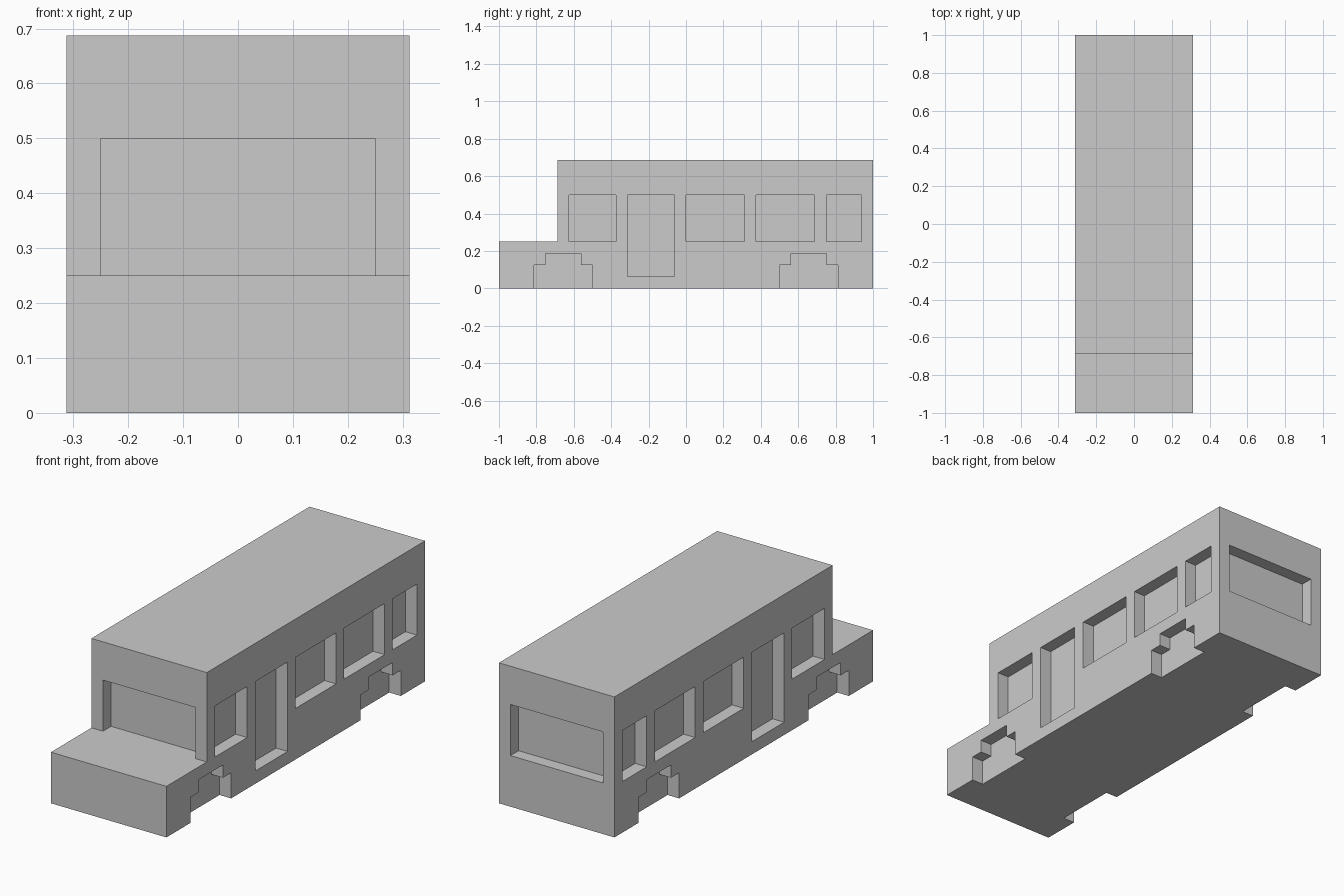
import bpy, bmesh
from mathutils import Vector

if "Cube" in bpy.data.objects:
    bpy.data.objects.remove(bpy.data.objects["Cube"])

U = 1 / 16          # design grid unit
HALF_W = 5 * U      # half width of the body
DEPTH = U           # recess depth of windows, doors and wheel wells
OVER = 0.02         # cutter overshoot outside the body


def prism(name, profile, axis, start, end):
    """Extrude a closed 2D profile along x (profile = y,z) or y (profile = x,z)."""
    def place(p, t):
        return (t, p[0], p[1]) if axis == 'x' else (p[0], t, p[1])
    bm = bmesh.new()
    face = bm.faces.new([bm.verts.new(place(p, start)) for p in profile])
    top = bmesh.ops.extrude_face_region(bm, geom=[face])['geom']
    shift = Vector((end - start, 0, 0) if axis == 'x' else (0, end - start, 0))
    bmesh.ops.translate(bm, vec=shift,
                        verts=[v for v in top if isinstance(v, bmesh.types.BMVert)])
    bmesh.ops.recalc_face_normals(bm, faces=bm.faces)
    mesh = bpy.data.meshes.new(name)
    bm.to_mesh(mesh)
    bm.free()
    obj = bpy.data.objects.new(name, mesh)
    bpy.context.collection.objects.link(obj)
    return obj


def rect(a0, a1, z0, z1):
    return [(a0, z0), (a1, z0), (a1, z1), (a0, z1)]


def scaled(points):
    return [(a * U, z * U) for a, z in points]


def carve(cutter):
    """Cut a recess into the bus body and discard the cutter."""
    cutter.hide_render = True
    mod = body.modifiers.new("recess", 'BOOLEAN')
    mod.operation = 'DIFFERENCE'
    mod.solver = 'EXACT'
    mod.object = cutter
    bpy.context.view_layer.objects.active = body
    bpy.ops.object.modifier_apply(modifier=mod.name)
    bpy.data.objects.remove(cutter)


# Body with hood, from its side profile
body = prism("bus_body", scaled([(-16, 0), (16, 0), (16, 11), (-11, 11), (-11, 4), (-16, 4)]),
             'x', -HALF_W, HALF_W)

# Side openings: four windows and a door
side_shapes = [rect(-10, -6, 4, 8), rect(-5, -1, 1, 8), rect(0, 5, 4, 8),
               rect(6, 11, 4, 8), rect(12, 15, 4, 8)]

# Stepped wheel wells
for c in (-10.5, 10.5):
    side_shapes.append([(c - 2.5, -1), (c + 2.5, -1), (c + 2.5, 2), (c + 1.5, 2),
                        (c + 1.5, 3), (c - 1.5, 3), (c - 1.5, 2), (c - 2.5, 2)])

for shape in side_shapes:
    for side in (-1, 1):
        carve(prism("side_cutter", scaled(shape), 'x',
                    side * (HALF_W - DEPTH), side * (HALF_W + OVER)))

# Windshield and rear window
pane = scaled(rect(-4, 4, 4, 8))
carve(prism("windshield_cutter", pane, 'y', -11 * U - OVER, -11 * U + DEPTH))
carve(prism("rear_window_cutter", pane, 'y', 1 - DEPTH, 1 + OVER))
